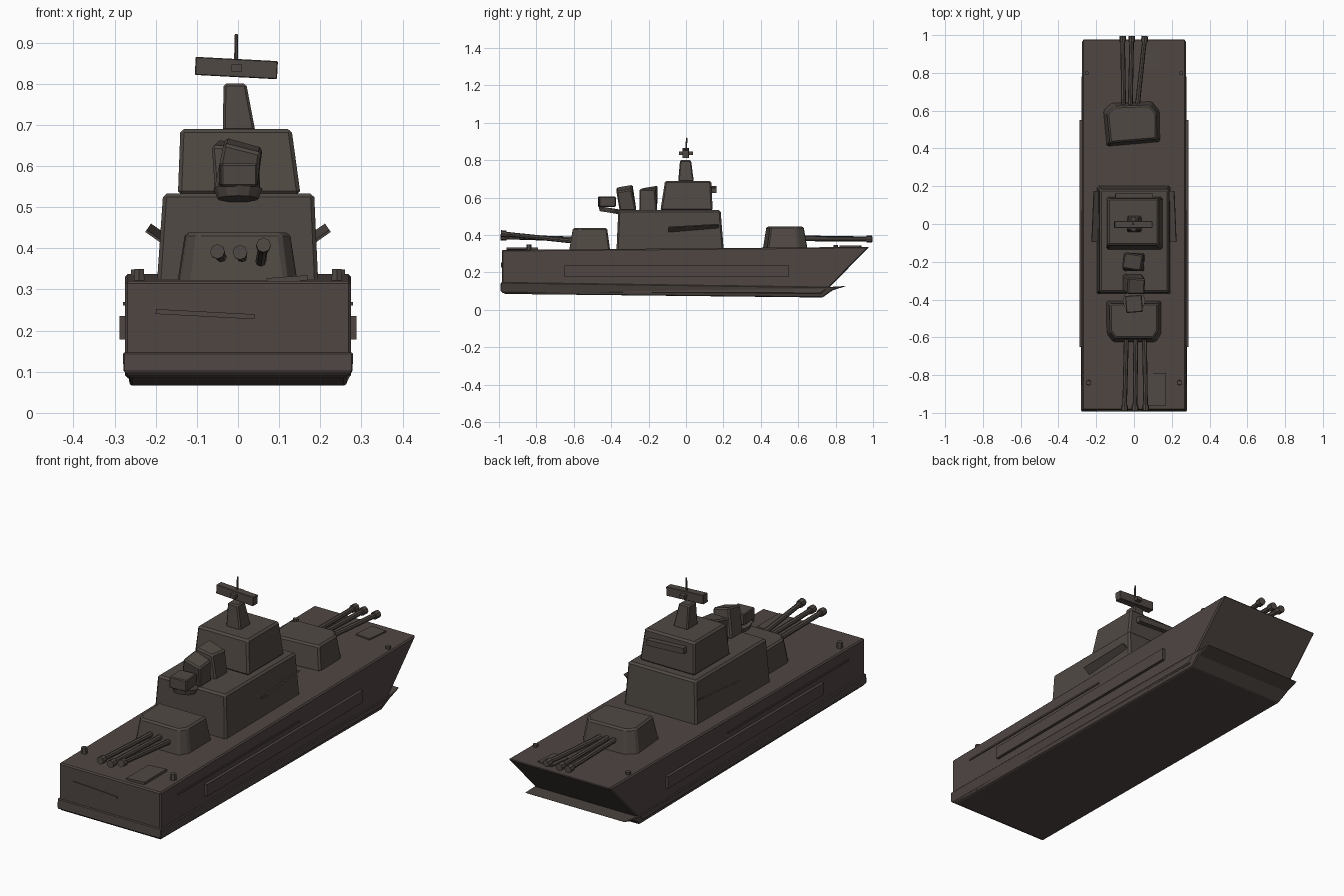
import bpy, bmesh, math
from mathutils import Vector, Matrix, Euler


def material(name, rgb):
    m = bpy.data.materials.new(name)
    m.diffuse_color = (*rgb, 1)
    return m


HULL = material("hull brown grey", (0.078, 0.061, 0.055))
UPPER = material("upper brown grey", (0.080, 0.066, 0.057))


def finish(name, bm, mat, bevel=0):
    bmesh.ops.recalc_face_normals(bm, faces=bm.faces)
    me = bpy.data.meshes.new(name)
    bm.to_mesh(me)
    bm.free()
    me.materials.append(mat)
    ob = bpy.data.objects.new(name, me)
    bpy.context.collection.objects.link(ob)
    if bevel:
        b = ob.modifiers.new("bevel", "BEVEL")
        b.width, b.segments, b.limit_method = bevel, 1, "ANGLE"
    return ob


def loft(name, lower, upper, mat, bevel=0):
    """Solid between two matching outlines of 3D points."""
    bm = bmesh.new()
    a = [bm.verts.new(p) for p in lower]
    b = [bm.verts.new(p) for p in upper]
    bm.faces.new(a)
    bm.faces.new(b)
    n = len(a)
    for i in range(n):
        j = (i + 1) % n
        bm.faces.new((a[i], a[j], b[j], b[i]))
    return finish(name, bm, mat, bevel)


def rect(x0, x1, y0, y1, z):
    return [(x0, y0, z), (x1, y0, z), (x1, y1, z), (x0, y1, z)]


def side_profile(name, pts, half, mat, bevel=0):
    return loft(name, [(-half, y, z) for y, z in pts],
                [(half, y, z) for y, z in pts], mat, bevel)


def box(name, c, s, mat, rot=(0, 0, 0), bevel=0):
    bm = bmesh.new()
    m = Matrix.Translation(c) @ Euler([math.radians(r) for r in rot]).to_matrix().to_4x4()
    bmesh.ops.create_cube(bm, size=1, matrix=m @ Matrix.Diagonal((*s, 1)))
    return finish(name, bm, mat, bevel)


def rod(name, p, q, r0, r1, mat, n=8):
    p, q = Vector(p), Vector(q)
    d = q - p
    bm = bmesh.new()
    m = Matrix.Translation((p + q) / 2) @ d.to_track_quat("Z", "Y").to_matrix().to_4x4()
    bmesh.ops.create_cone(bm, cap_ends=True, segments=n, radius1=r0, radius2=r1,
                          depth=d.length, matrix=m)
    return finish(name, bm, mat)


# Hull with raked bow, and the wider lower belt with its bow lip
side_profile("hull", [(-0.985, 0.09), (-0.985, 0.32), (0.98, 0.337), (0.765, 0.118),
                      (0.72, 0.085)], 0.274, HULL, 0.006)
loft("lower_belt",
     [(-0.28, -0.99, 0.147), (-0.28, 0.76, 0.122), (-0.27, 0.86, 0.128), (-0.27, 0.785, 0.105),
      (-0.262, 0.73, 0.066), (-0.262, -0.965, 0.085), (-0.28, -0.993, 0.1)],
     [(0.28, -0.99, 0.147), (0.28, 0.76, 0.122), (0.27, 0.86, 0.128), (0.27, 0.785, 0.105),
      (0.262, 0.73, 0.066), (0.262, -0.965, 0.085), (0.28, -0.993, 0.1)], HULL, 0.004)

# Side armour plates, rub rails, deck posts
for s, side in ((-1, "left"), (1, "right")):
    box(f"side_plate_{side}", (s * 0.279, -0.05, 0.207), (0.018, 1.2, 0.058), HULL)
    box(f"side_rail_{side}", (s * 0.275, -0.39, 0.265), (0.008, 0.93, 0.008), HULL)
    rod(f"stern_post_{side}", (s * 0.24, -0.84, 0.315), (s * 0.24, -0.84, 0.35), 0.015, 0.013, UPPER, 6)
    rod(f"bow_post_{side}", (s * 0.25, 0.80, 0.33), (s * 0.25, 0.80, 0.348), 0.012, 0.012, UPPER, 6)
    box(f"wall_fin_{side}", (s * 0.20, 0.04, 0.437), (0.045, 0.27, 0.006), UPPER, (4, -s * 35, 0))
box("stern_rail", (-0.08, -0.986, 0.24), (0.24, 0.006, 0.012), HULL, (0, 3, 0))
box("stern_hatch", (0.12, -0.875, 0.325), (0.10, 0.17, 0.012), UPPER, (0, -4, 0))
box("bow_hatch", (0.10, 0.88, 0.337), (0.08, 0.11, 0.012), UPPER, (0, 0, -6))

# Two-tier superstructure
loft("main_deckhouse", rect(-0.197, 0.195, -0.372, 0.202, 0.315),
     rect(-0.182, 0.185, -0.362, 0.185, 0.533), UPPER, 0.009)
loft("bridge", rect(-0.146, 0.152, -0.137, 0.143, 0.53),
     rect(-0.140, 0.130, -0.112, 0.135, 0.69), UPPER, 0.009)
box("bridge_visor", (0, 0.145, 0.643), (0.20, 0.035, 0.028), UPPER, (0, 3, 0))

# Mast, radar bar and aerial
loft("mast", rect(-0.037, 0.042, -0.042, 0.042, 0.685),
     rect(-0.035, 0.02, -0.032, 0.027, 0.80), UPPER, 0.006)
box("radar_bar", (-0.004, -0.002, 0.838), (0.20, 0.036, 0.044), UPPER, (0, 3, 0), 0.002)
box("radar_bracket", (-0.003, 0.0, 0.838), (0.026, 0.075, 0.018), UPPER)
rod("aerial", (-0.005, 0, 0.85), (-0.004, 0.004, 0.92), 0.005, 0.004, UPPER, 6)

# Funnels behind the bridge
loft("funnel_upright", rect(-0.055, 0.055, -0.25, -0.155, 0.525),
     [(-0.065, -0.235, 0.65), (0.035, -0.25, 0.645), (0.05, -0.165, 0.645), (-0.05, -0.15, 0.665)],
     UPPER, 0.007)
loft("funnel_leaning", rect(-0.06, 0.045, -0.355, -0.265, 0.53),
     [(-0.035, -0.372, 0.655), (0.055, -0.372, 0.632), (0.06, -0.292, 0.645), (-0.03, -0.285, 0.67)],
     UPPER, 0.007)

# Director box on its round platform
rod("director_platform", (0, -0.412, 0.52), (0, -0.408, 0.545), 0.05, 0.06, UPPER, 12)
box("director_box", (0, -0.423, 0.578), (0.088, 0.09, 0.055), UPPER, (0, 0, 4), 0.004)

# Gun turrets: chamfered on the barrel side
rear = [(-0.148, -0.405), (0.145, -0.405), (0.145, -0.58), (0.118, -0.625), (-0.112, -0.625), (-0.145, -0.58)]
front = [(-0.145, 0.41), (0.138, 0.435), (0.136, 0.60), (0.095, 0.65), (-0.12, 0.642), (-0.163, 0.60)]
for name, pts, cy, z0, z1 in (("rear_turret", rear, -0.505, 0.315, 0.438),
                              ("front_turret", front, 0.525, 0.325, 0.445)):
    loft(name, [(x, y, z0) for x, y in pts],
         [(x * 0.87, cy + (y - cy) * 0.83, z1) for x, y in pts], UPPER, 0.008)

# Triple barrels with thicker muzzles
guns = [((-0.04, -0.58, 0.378), (-0.05, -0.99, 0.392)), ((0.01, -0.58, 0.378), (0.005, -0.99, 0.39)),
        ((0.055, -0.58, 0.365), (0.062, -0.99, 0.408)),
        ((-0.055, 0.60, 0.385), (-0.06, 0.995, 0.38)), ((-0.02, 0.60, 0.385), (-0.012, 0.995, 0.378)),
        ((0.015, 0.60, 0.38), (0.058, 0.995, 0.378))]
for i, (p, q) in enumerate(guns):
    p, q = Vector(p), Vector(q)
    rod(f"gun_barrel_{i + 1}", p, q, 0.013, 0.012, UPPER)
    rod(f"gun_muzzle_{i + 1}", q - (q - p).normalized() * 0.03, q, 0.018, 0.018, UPPER)
